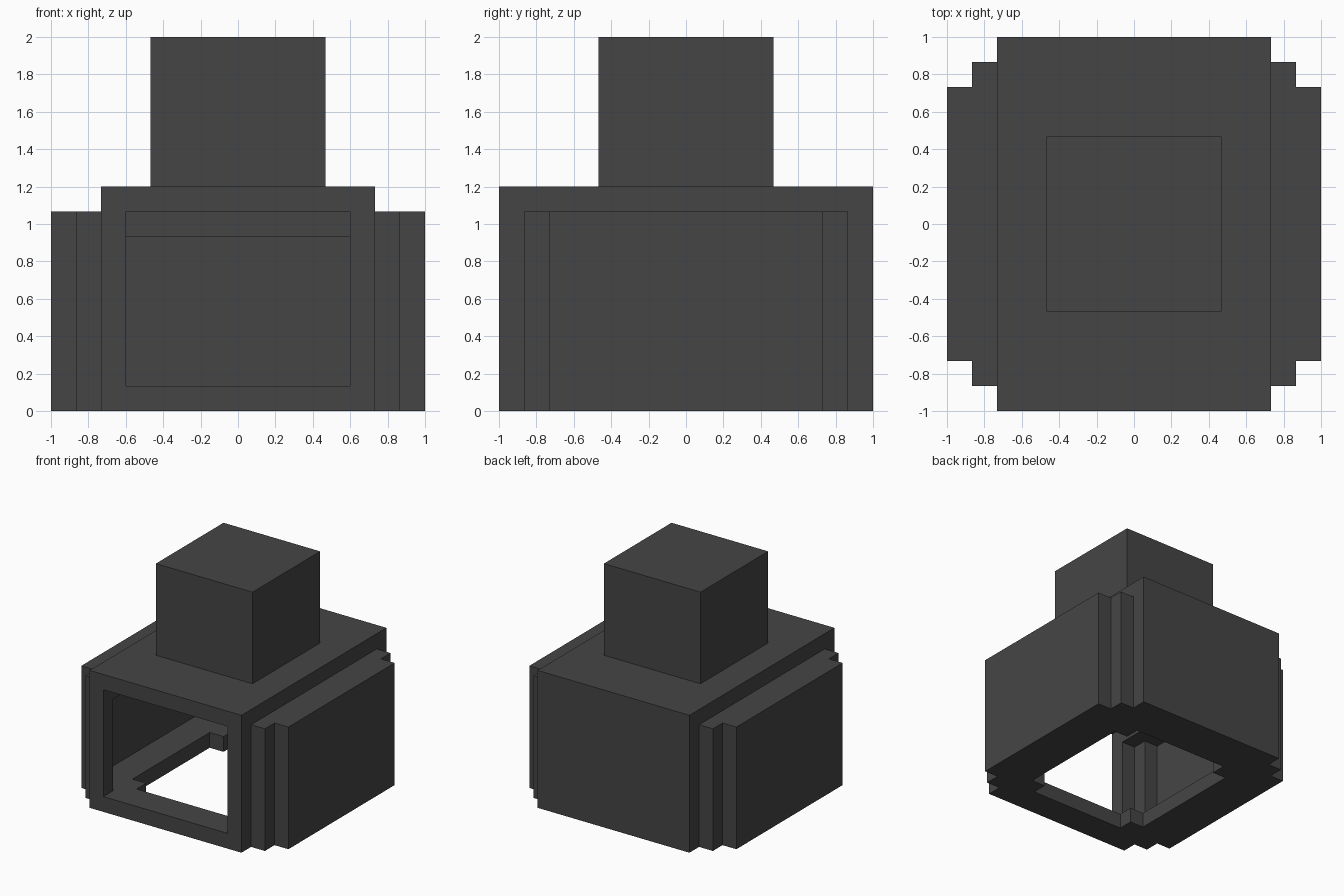
import bpy, bmesh

if "Cube" in bpy.data.objects:
    bpy.data.objects.remove(bpy.data.objects["Cube"])

U = 2 / 15  # block unit

dark = bpy.data.materials.new("dark_grey")
dark.diffuse_color = (0.06, 0.06, 0.06, 1)
dark.use_nodes = True
dark.node_tree.nodes["Principled BSDF"].inputs["Base Color"].default_value = dark.diffuse_color


def build(name, cuts, solid):
    """Skin every cell of a cut grid (in block units) for which solid(x, y, z) holds."""
    n = [len(c) - 1 for c in cuts]

    def filled(i):
        if any(k < 0 or k >= m for k, m in zip(i, n)):
            return False
        return solid(*[(c[k] + c[k + 1]) / 2 for c, k in zip(cuts, i)])

    bm = bmesh.new()
    verts = {}

    def vert(i):
        if i not in verts:
            verts[i] = bm.verts.new([c[k] * U for c, k in zip(cuts, i)])
        return verts[i]

    for cell in [(i, j, k) for i in range(n[0]) for j in range(n[1]) for k in range(n[2])]:
        if not filled(cell):
            continue
        for a in range(3):
            u, v = (a + 1) % 3, (a + 2) % 3
            for side in (0, 1):
                near = list(cell)
                near[a] += 1 if side else -1
                if filled(near):
                    continue
                loop = []
                for du, dv in ((0, 0), (1, 0), (1, 1), (0, 1)):
                    p = list(cell)
                    p[a] += side
                    p[u] += du
                    p[v] += dv
                    loop.append(vert(tuple(p)))
                bm.faces.new(loop if side else loop[::-1])
    me = bpy.data.meshes.new(name)
    bm.to_mesh(me)
    bm.free()
    me.materials.append(dark)
    ob = bpy.data.objects.new(name, me)
    bpy.context.collection.objects.link(ob)
    return ob


def stepped(x, y, steps):
    """Stepped plan: any of the boxes (half width, y from, y to)."""
    return any(abs(x) < w and a < y < b for w, a, b in steps)


def body(x, y, z):
    # stepped outside, taller in the middle
    inside = stepped(x, y, [(7.5, -5.5, 5.5), (6.5, -6.5, 6.5)]) and z < 8
    if not (inside or abs(x) < 5.5):
        return False
    # hollow chamber
    if 1 < z < 7 and stepped(x, y, [(6.5, -5.5, 5.5), (5.5, -6.5, 6.5)]):
        return False
    # front opening, with a raised ceiling behind it
    if 1 < z < 8 and abs(x) < 4.5 and y < 4.5:
        return False
    # opening in the floor
    if z < 1 and stepped(x, y, [(4.5, -4.5, 3.5), (3.5, -5.5, 4.5)]):
        return False
    return True


half = [3.5, 4.5, 5.5, 6.5, 7.5]
plan = [-h for h in reversed(half)] + half
build("hollow_body", (plan, plan, [0, 1, 7, 8, 9]), body)

# solid block on top
build("top_block", ([-3.5, 3.5], [-3.5, 3.5], [9, 15]), lambda x, y, z: True)
